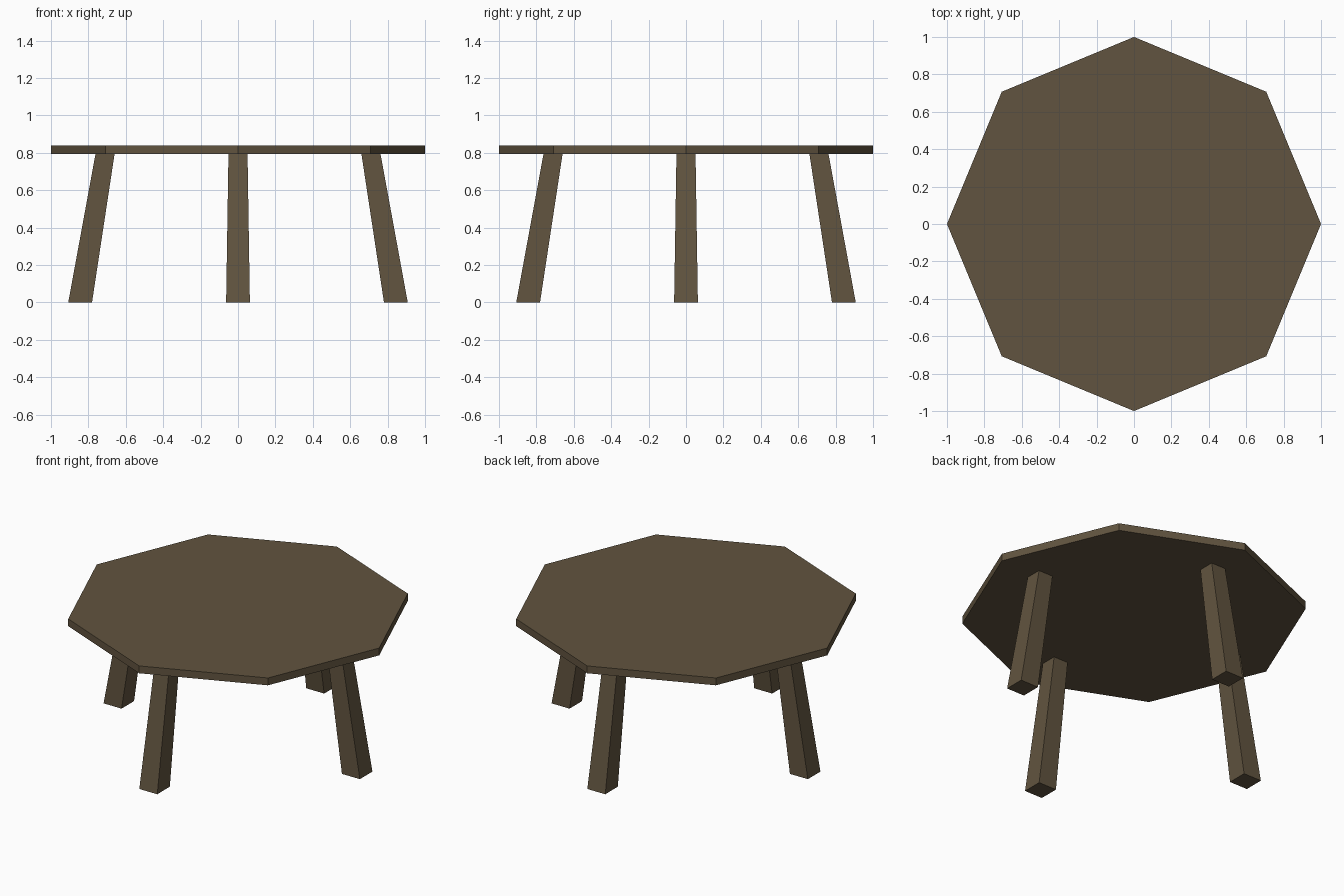
import bpy, bmesh, math
from mathutils import Matrix

if "Cube" in bpy.data.objects:
    bpy.data.objects.remove(bpy.data.objects["Cube"])

wood = bpy.data.materials.new("dark_wood")
wood.diffuse_color = (0.12, 0.088, 0.05, 1)
wood.use_nodes = True
wood.node_tree.nodes["Principled BSDF"].inputs["Base Color"].default_value = wood.diffuse_color

TOP_Z, UNDER_Z = 0.84, 0.793


def make_object(name, bm):
    bmesh.ops.recalc_face_normals(bm, faces=bm.faces)
    mesh = bpy.data.meshes.new(name)
    bm.to_mesh(mesh)
    bm.free()
    mesh.materials.append(wood)
    obj = bpy.data.objects.new(name, mesh)
    bpy.context.collection.objects.link(obj)
    return obj


# Octagonal table top, corners on the axes
bm = bmesh.new()
ring = [bm.verts.new((math.cos(i * math.pi / 4), math.sin(i * math.pi / 4), UNDER_Z))
        for i in range(8)]
base = bm.faces.new(ring)
ext = bmesh.ops.extrude_face_region(bm, geom=[base], use_keep_orig=True)
for v in ext["geom"]:
    if isinstance(v, bmesh.types.BMVert):
        v.co.z = TOP_Z
make_object("table_top", bm)

# Splayed, tapered square legs: one on each axis
for name, angle in (("right_leg", 0), ("back_leg", 90), ("left_leg", 180), ("front_leg", 270)):
    bm = bmesh.new()
    bmesh.ops.create_cube(bm, size=2)
    for v in bm.verts:
        low = v.co.z < 0
        centre, half, z = (0.844, 0.0635, 0) if low else (0.711, 0.051, UNDER_Z)
        v.co = (centre + v.co.x * half, v.co.y * half, z)
    bm.transform(Matrix.Rotation(math.radians(angle), 4, "Z"))
    make_object(name, bm)
